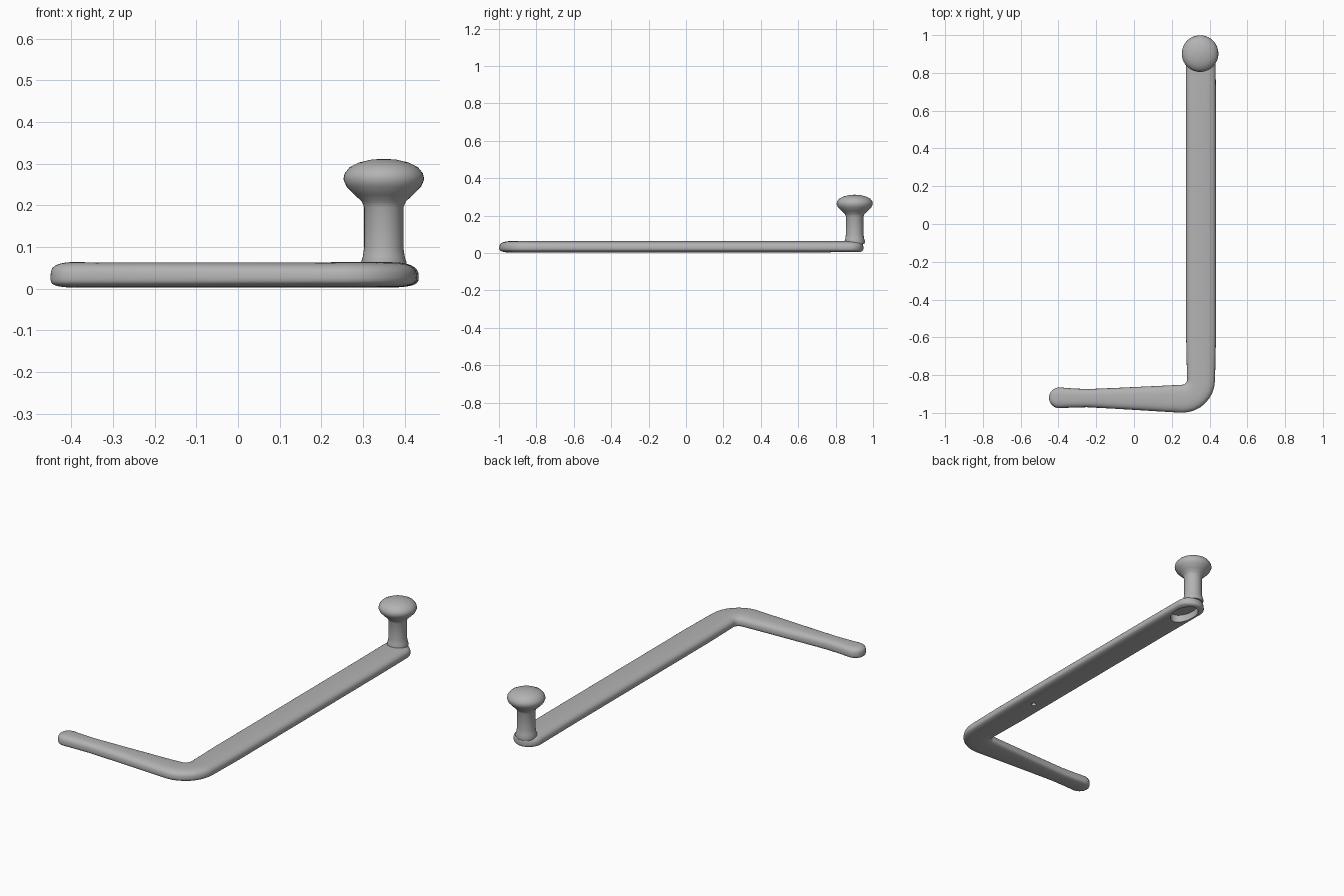
import bpy, bmesh
from math import sin, cos, pi
from mathutils import Vector

if "Cube" in bpy.data.objects:
    bpy.data.objects.remove(bpy.data.objects["Cube"])

grey = bpy.data.materials.new("plain grey")
grey.use_nodes = True
grey.diffuse_color = (0.45, 0.45, 0.45, 1)
bsdf = grey.node_tree.nodes["Principled BSDF"]
bsdf.inputs["Base Color"].default_value = grey.diffuse_color
bsdf.inputs["Roughness"].default_value = 0.7


def loft(name, rings):
    """Skin a closed tube through rings of equal length and cap both ends."""
    bm = bmesh.new()
    loops = [[bm.verts.new(p) for p in ring] for ring in rings]
    n = len(loops[0])
    for a, b in zip(loops, loops[1:]):
        for i in range(n):
            j = (i + 1) % n
            bm.faces.new((a[i], a[j], b[j], b[i]))
    bm.faces.new(loops[0])
    bm.faces.new(loops[-1])
    bmesh.ops.recalc_face_normals(bm, faces=bm.faces)
    mesh = bpy.data.meshes.new(name)
    bm.to_mesh(mesh)
    bm.free()
    obj = bpy.data.objects.new(name, mesh)
    bpy.context.collection.objects.link(obj)
    mesh.materials.append(grey)
    return obj


def power(v, e):
    return abs(v) ** e * (1 if v >= 0 else -1)


def section(x, y, half, tall, direction, count=32):
    """Cushion-shaped cross-section, widest below the middle."""
    side = Vector((direction.y, -direction.x, 0)).normalized()
    ring = []
    for i in range(count):
        a = 2 * pi * i / count
        u, v = power(cos(a), 0.7), power(sin(a), 0.7)
        z = 0.026 + tall * v * (0.038 if v > 0 else 0.023)
        ring.append(Vector((x, y, z)) + side * half * u)
    return ring


# L-shaped bar: rounded arm tip, arm, bend, long leg, rounded end
steps = [pi / 2 * i / 8 for i in range(9)]
along_x, along_y = Vector((1, 0, 0)), Vector((0, 1, 0))
rings = []
for t in reversed(steps):
    c = max(cos(t), 0.02)
    rings.append(section(-0.395 - 0.055 * sin(t), -0.92, 0.055 * c, c ** 0.5, along_x))
for x, y, half in ((-0.33, -0.921, 0.051), (-0.25, -0.922, 0.048),
                   (-0.1, -0.923, 0.055), (0.05, -0.924, 0.063), (0.18, -0.925, 0.07)):
    rings.append(section(x, y, half, 0.98, along_x))
for t in steps:
    rings.append(section(0.255 + 0.1 * sin(t), -0.825 - 0.1 * cos(t), 0.074, 1,
                         Vector((cos(t), sin(t), 0))))
for y in (-0.6, -0.2, 0.2, 0.6):
    rings.append(section(0.355, y, 0.079, 1, along_y))
for t in steps:
    c = max(cos(t), 0.02)
    rings.append(section(0.353, 0.875 + 0.073 * sin(t), 0.079 * c, c ** 0.4, along_y))
bar = loft("bent_bar", rings)

# Recess under the post and a pinhole under the long leg
for name, y, rx, ry, top in (("recess_cutter", 0.835, 0.058, 0.09, 0.045),
                             ("pinhole_cutter", -0.4, 0.013, 0.013, 0.02)):
    cutter = loft(name, [[(0.355 + rx * cos(2 * pi * i / 32), y + ry * sin(2 * pi * i / 32), z)
                          for i in range(32)] for z in (-0.05, top)])
    cutter.hide_render = True
    cut = bar.modifiers.new(name, "BOOLEAN")
    cut.operation = "DIFFERENCE"
    cut.object = cutter
    bpy.context.view_layer.objects.active = bar
    bpy.ops.object.modifier_apply(modifier=cut.name)
    bpy.data.objects.remove(cutter)

# Post with a mushroom-shaped knob, turned from one profile
profile = ((0.052, 0.048), (0.055, 0.062), (0.05, 0.078), (0.047, 0.1), (0.047, 0.195),
           (0.053, 0.21), (0.07, 0.225), (0.09, 0.246), (0.097, 0.263), (0.094, 0.277),
           (0.082, 0.292), (0.06, 0.303), (0.03, 0.31), (0.004, 0.312))
post = loft("knob_post", [[(0.35 + r * cos(2 * pi * i / 40), 0.902 + r * sin(2 * pi * i / 40), z)
                           for i in range(40)] for r, z in profile])

# Smooth shading with crisp recess rims
for obj in (bar, post):
    bpy.ops.object.select_all(action="DESELECT")
    obj.select_set(True)
    bpy.context.view_layer.objects.active = obj
    bpy.ops.object.shade_smooth_by_angle(angle=0.9)
